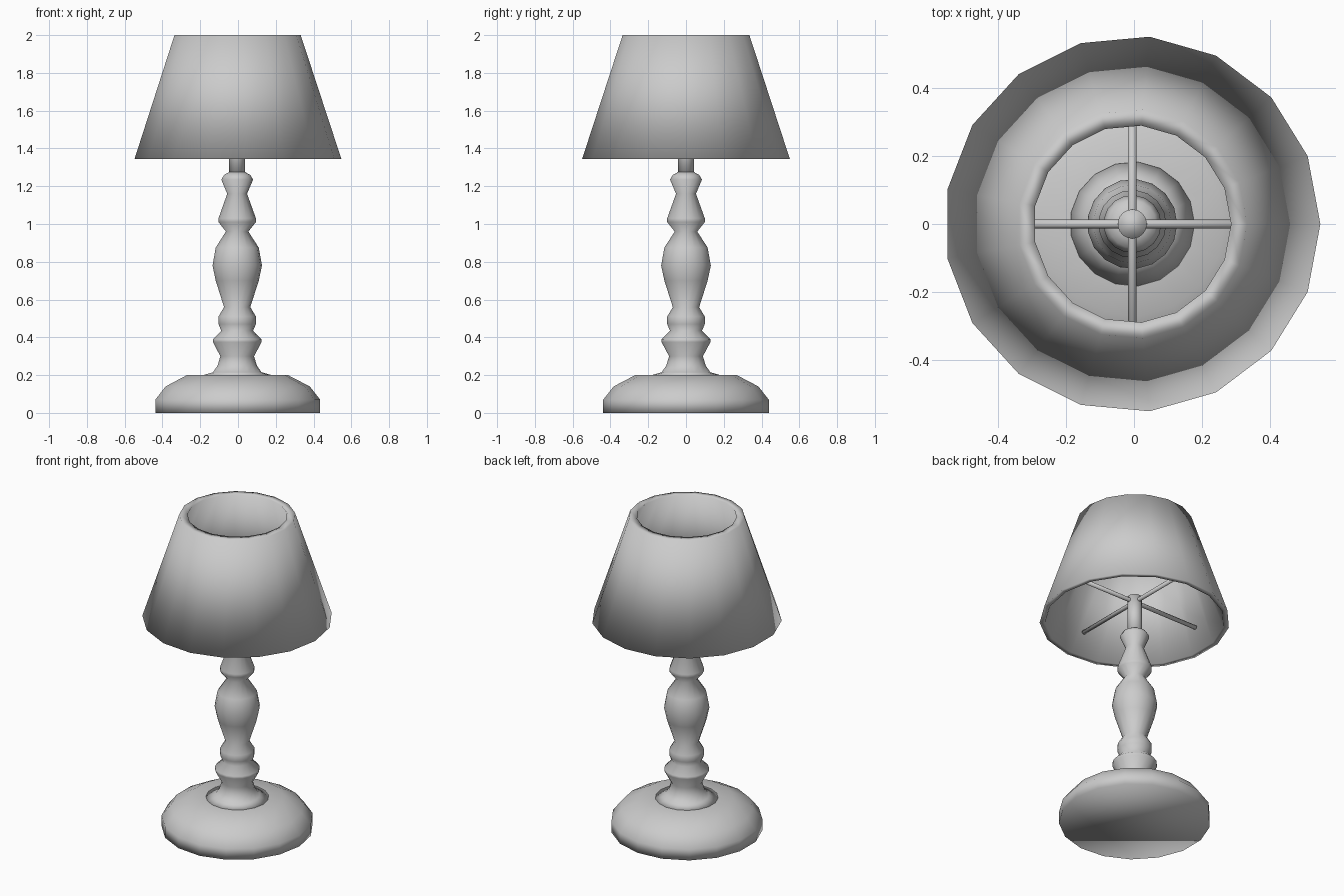
import bpy, bmesh, math
from mathutils import Matrix, Vector

cube = bpy.data.objects.get("Cube")
if cube:
    bpy.data.objects.remove(cube, do_unlink=True)

SIDES = 17
CENTRE_X = -0.005

grey = bpy.data.materials.new("plain_grey")
grey.use_nodes = True
colour = (0.6, 0.6, 0.6, 1)
grey.diffuse_color = colour
grey.node_tree.nodes["Principled BSDF"].inputs["Base Color"].default_value = colour


def finish(name, bm):
    """Turn a bmesh into a smooth, grey object."""
    bmesh.ops.recalc_face_normals(bm, faces=bm.faces)
    for face in bm.faces:
        face.smooth = True
    mesh = bpy.data.meshes.new(name)
    bm.to_mesh(mesh)
    bm.free()
    mesh.materials.append(grey)
    obj = bpy.data.objects.new(name, mesh)
    obj.location.x = CENTRE_X
    bpy.context.collection.objects.link(obj)
    return obj


def lathe(name, profile, closed=False):
    """Spin (radius, height) points; close into a ring or cap both ends."""
    bm = bmesh.new()
    rings = []
    for r, z in profile:
        angles = [math.tau * i / SIDES for i in range(SIDES)]
        rings.append([bm.verts.new((r * math.cos(a), r * math.sin(a), z)) for a in angles])
    pairs = list(zip(rings, rings[1:]))
    if closed:
        pairs.append((rings[-1], rings[0]))
    else:
        bm.faces.new(rings[0])
        bm.faces.new(rings[-1])
    for low, high in pairs:
        for i in range(SIDES):
            j = (i + 1) % SIDES
            bm.faces.new((low[i], low[j], high[j], high[i]))
    return finish(name, bm)


def rod(name, axis, length, radius, z):
    """Thin bar centred on the lamp axis."""
    bm = bmesh.new()
    turn = Vector((0, 0, 1)).rotation_difference(Vector(axis)).to_matrix().to_4x4()
    bmesh.ops.create_cone(bm, cap_ends=True, segments=12, radius1=radius, radius2=radius,
                          depth=length, matrix=Matrix.Translation((0, 0, z)) @ turn)
    return finish(name, bm)


# Domed foot
lathe("base", [(0.44, 0), (0.44, 0.07), (0.385, 0.14), (0.27, 0.2), (0.12, 0.2)])

# Turned column
lathe("stem", [
    (0.19, 0.198), (0.13, 0.215), (0.105, 0.25), (0.09, 0.3), (0.13, 0.375), (0.13, 0.39),
    (0.085, 0.435), (0.1, 0.47), (0.1, 0.51), (0.07, 0.56), (0.115, 0.7), (0.132, 0.78),
    (0.115, 0.875), (0.06, 0.96), (0.1, 1.01), (0.1, 1.03), (0.053, 1.16),
    (0.085, 1.235), (0.07, 1.26), (0.042, 1.275)])

# Post that carries the shade
lathe("post", [(0.043, 1.26), (0.043, 1.5)])

# Crossed shade supports
rod("side_support", (1, 0, 0), 0.92, 0.013, 1.47)
rod("front_back_support", (0, 1, 0), 0.92, 0.013, 1.47)

# Thick-walled shade
lathe("shade", [(0.552, 1.345), (0.337, 2), (0.29, 2), (0.52, 1.345)], closed=True)
